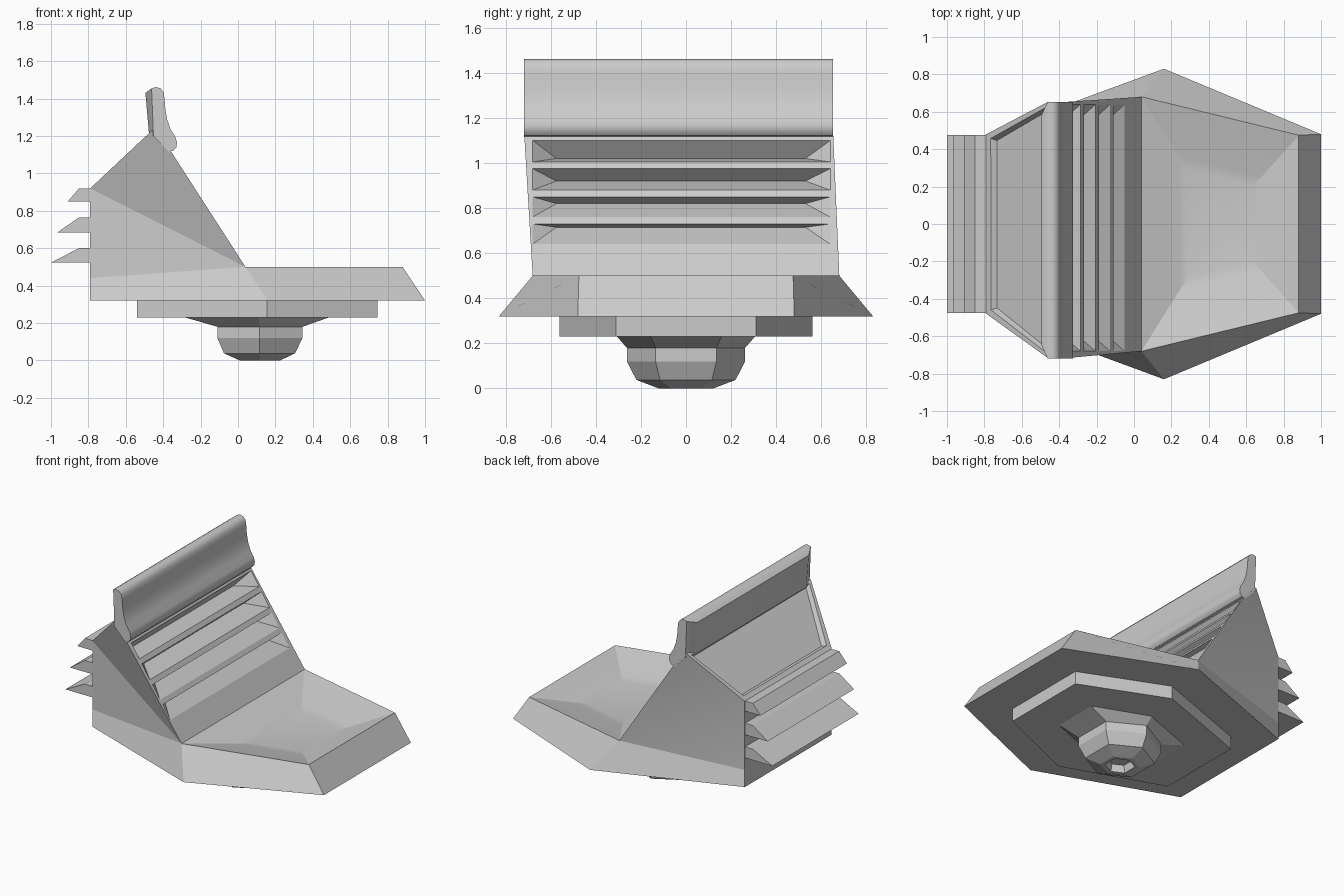
import bpy, bmesh
from mathutils import Vector

if "Cube" in bpy.data.objects:
    bpy.data.objects.remove(bpy.data.objects["Cube"])


def make(name, verts, faces, edit=None):
    bm = bmesh.new()
    vs = [bm.verts.new(v) for v in verts]
    fs = [bm.faces.new([vs[i] for i in f]) for f in faces]
    bmesh.ops.recalc_face_normals(bm, faces=bm.faces[:])
    if edit:
        edit(bm, fs)
    me = bpy.data.meshes.new(name)
    bm.to_mesh(me)
    bm.free()
    ob = bpy.data.objects.new(name, me)
    bpy.context.collection.objects.link(ob)
    return ob


def smooth(ob, angle):
    bpy.ops.object.select_all(action='DESELECT')
    ob.select_set(True)
    bpy.context.view_layer.objects.active = ob
    bpy.ops.object.shade_smooth_by_angle(angle=angle)


def hexagon(back, mid, front, z):
    """Six-sided ring, each argument is (x, half width)."""
    right = [back, mid, front]
    return [(x, -y, z) for x, y in right] + [(x, y, z) for x, y in reversed(right)]


def loft(name, rings):
    """Closed skin over equal rings."""
    n = len(rings[0])
    faces = [[k * n + i, k * n + (i + 1) % n, (k + 1) * n + (i + 1) % n, (k + 1) * n + i]
             for k in range(len(rings) - 1) for i in range(n)]
    faces += [list(range(n)), list(range((len(rings) - 1) * n, len(rings) * n))]
    return make(name, [v for r in rings for v in r], faces)


# Main body: hexagonal base rising into the backrest, with a dished seat
side = [(-.79, .48, .32, 0), (.16, .83, .32, 0), (1, .48, .32, 0),      # 0 1 2
        (.04, .68, .5, 0), (.88, .475, .5, 0), (-.79, .48, .44, 0),     # 3 4 5
        (-.79, .48, .92, 0), (-.46, .685, 1.23, -.032),                 # 6 7
        (-.36, .685, 1.12, -.032),                                      # 8
        (.055, .655, .495, 0), (.868, .46, .495, 0),                    # 9 10
        (.24, .36, .43, 0), (.68, .25, .43, 0),                         # 11 12
        (.29, .28, .42, 0), (.63, .2, .42, 0)]                          # 13 14
N = len(side)
verts = [(x, s * y + o, z) for s in (-1, 1) for x, y, z, o in side]
faces = []
for f in [(0, 1, 3, 5), (1, 2, 4, 3), (5, 3, 6), (6, 3, 8, 7),
          (3, 4, 10, 9), (9, 10, 12, 11), (11, 12, 14, 13)]:
    faces += [f, [i + N for i in f]]
for a, b in [(2, 4), (4, 10), (10, 12), (12, 14), (14, 13), (13, 11), (11, 9),
             (9, 3), (3, 8), (8, 7)]:
    faces.append([a, b, b + N, a + N])
faces += [[0, 1, 2, 2 + N, 1 + N, N], [0, 5, 6, 6 + N, 5 + N, N], [6, 7, 7 + N, 6 + N]]


def recess_back_panel(bm, fs):
    panel = fs[-1]
    bmesh.ops.inset_individual(bm, faces=[panel], thickness=.04)
    bmesh.ops.inset_individual(bm, faces=[panel], thickness=.02, depth=-.03)


body = make("body", verts, faces, recess_back_panel)

# Backrest grooves: wedge cutters, (upper lip z, inner z, lower lip z)
cv, cf = [], []
for up, mid, low in [(1.1, 1.02, 1.005), (.975, .92, .88), (.85, .82, .76), (.73, .715, .64)]:
    b = len(cv)
    lip_x = lambda z: .04 - (z - .5) * .645
    for y_in, y_out in [(-.575, -.68), (.53, .64)]:
        inner = Vector((lip_x(up) - .06, y_in, mid))
        cv.append(inner)
        for z in (up, low):
            cv.append(inner.lerp(Vector((lip_x(z), y_out, z)), 1.06))
    cf += [[b + i for i in f] for f in [(0, 1, 2), (3, 4, 5), (0, 1, 4, 3),
                                       (1, 2, 5, 4), (2, 0, 3, 5)]]
cutter = make("groove_cutter", cv, cf)
cutter.hide_render = True
mod = body.modifiers.new("grooves", 'BOOLEAN')
mod.operation, mod.solver, mod.object = 'DIFFERENCE', 'EXACT', cutter
bpy.context.view_layer.objects.active = body
bpy.ops.object.modifier_apply(modifier=mod.name)
bpy.data.objects.remove(cutter)
smooth(body, .2)

# Rolled top lip with chamfered rear corners
prof = [(-.475, 1.2), (-.495, 1.43), (-.462, 1.455), (-.44, 1.462), (-.415, 1.455),
        (-.398, 1.435), (-.393, 1.4), (-.388, 1.34), (-.378, 1.285), (-.36, 1.235),
        (-.335, 1.195), (-.326, 1.165), (-.33, 1.14), (-.345, 1.122), (-.37, 1.115),
        (-.452, 1.2)]
n = len(prof)
verts = []
for s, y in ((-1, -.718), (1, .652)):
    verts += [(x, y - s * (.07 if i < 2 else 0), z) for i, (x, z) in enumerate(prof)]
faces = [[i, (i + 1) % n, (i + 1) % n + n, i + n] for i in range(n)]
for o in (0, n):
    faces += [[o, o + 1, o + 2, o + n - 1], [o + i for i in range(2, n)]]
smooth(make("top_lip", verts, faces), .6)

# Rear fins
for i, (top, tip_x, tip_z) in enumerate([(.92, -.91, .85), (.765, -.965, .685), (.6, -1, .523)]):
    sec = [(-.785, top), (-.85, top), (tip_x, tip_z), (-.785, tip_z)]
    loft(f"rear_fin_{i + 1}", [[(x, y, z) for x, z in sec] for y in (-.477, .477)])

# Underside plate
plate = [(-.54, .31), (.155, .56), (.745, .31)]
loft("under_plate", [hexagon(*plate, z) for z in (.325, .23)])

# Peg with flared collar and hollow tip
loft("peg", [hexagon((-.3, .16), (.11, .31), (.5, .16), .235),
             hexagon((-.11, .135), (.115, .262), (.345, .135), .18),
             hexagon((-.11, .135), (.115, .262), (.345, .135), .12),
             hexagon((-.075, .115), (.115, .22), (.305, .115), .038),
             hexagon((.01, .065), (.115, .12), (.225, .065), 0),
             hexagon((.035, .05), (.115, .09), (.2, .05), 0),
             hexagon((.045, .045), (.115, .08), (.19, .045), .05)])
